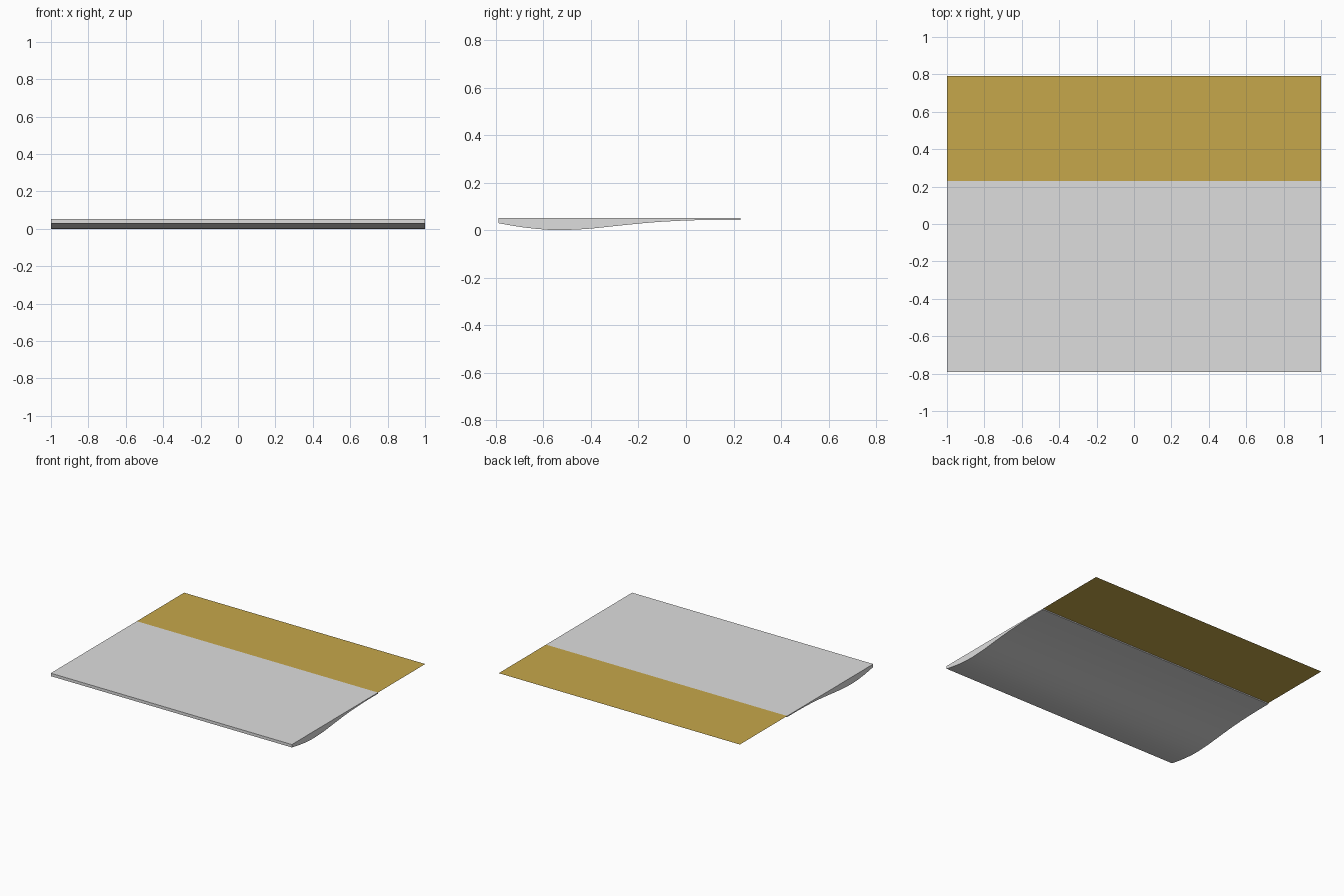
import bpy, bmesh

if "Cube" in bpy.data.objects:
    bpy.data.objects.remove(bpy.data.objects["Cube"])


def material(name, rgb):
    m = bpy.data.materials.new(name)
    m.diffuse_color = (*rgb, 1)
    m.use_nodes = True
    m.node_tree.nodes["Principled BSDF"].inputs["Base Color"].default_value = m.diffuse_color
    return m


def add_object(name, bm, mat):
    me = bpy.data.meshes.new(name)
    bm.to_mesh(me)
    bm.free()
    me.materials.append(mat)
    ob = bpy.data.objects.new(name, me)
    bpy.context.collection.objects.link(ob)
    return ob


grey = material("light grey", (0.73, 0.73, 0.73))
gold = material("dull gold", (0.565, 0.387, 0.07))

FRONT, JOINT, BACK, TOP = -0.79, 0.23, 0.79, 0.051

# Curved slab: side profile (y, z) extruded across the width
underside = [(FRONT, 0.029), (-0.74, 0.020), (-0.69, 0.012), (-0.64, 0.006),
             (-0.58, 0.001), (-0.52, 0.0), (-0.46, 0.002), (-0.40, 0.006),
             (-0.33, 0.0135), (-0.26, 0.021), (-0.19, 0.028), (-0.12, 0.034),
             (-0.05, 0.038), (0.02, 0.041), (0.10, 0.0425), (JOINT, 0.043)]
profile = underside + [(JOINT, TOP), (FRONT, TOP)]
bm = bmesh.new()
side = bm.faces.new([bm.verts.new((-1, y, z)) for y, z in profile])
ext = bmesh.ops.extrude_face_region(bm, geom=[side])
moved = [g for g in ext["geom"] if isinstance(g, bmesh.types.BMVert)]
bmesh.ops.translate(bm, verts=moved, vec=(2, 0, 0))
bmesh.ops.recalc_face_normals(bm, faces=bm.faces)
slab = add_object("curved_slab", bm, grey)
bpy.context.view_layer.objects.active = slab
slab.select_set(True)
bpy.ops.object.shade_smooth_by_angle(angle=0.5)

# Thin sheet continuing the flat top towards the back
bm = bmesh.new()
bm.faces.new([bm.verts.new(p) for p in
              ((-1, JOINT, TOP), (1, JOINT, TOP), (1, BACK, TOP), (-1, BACK, TOP))])
add_object("back_sheet", bm, gold)
